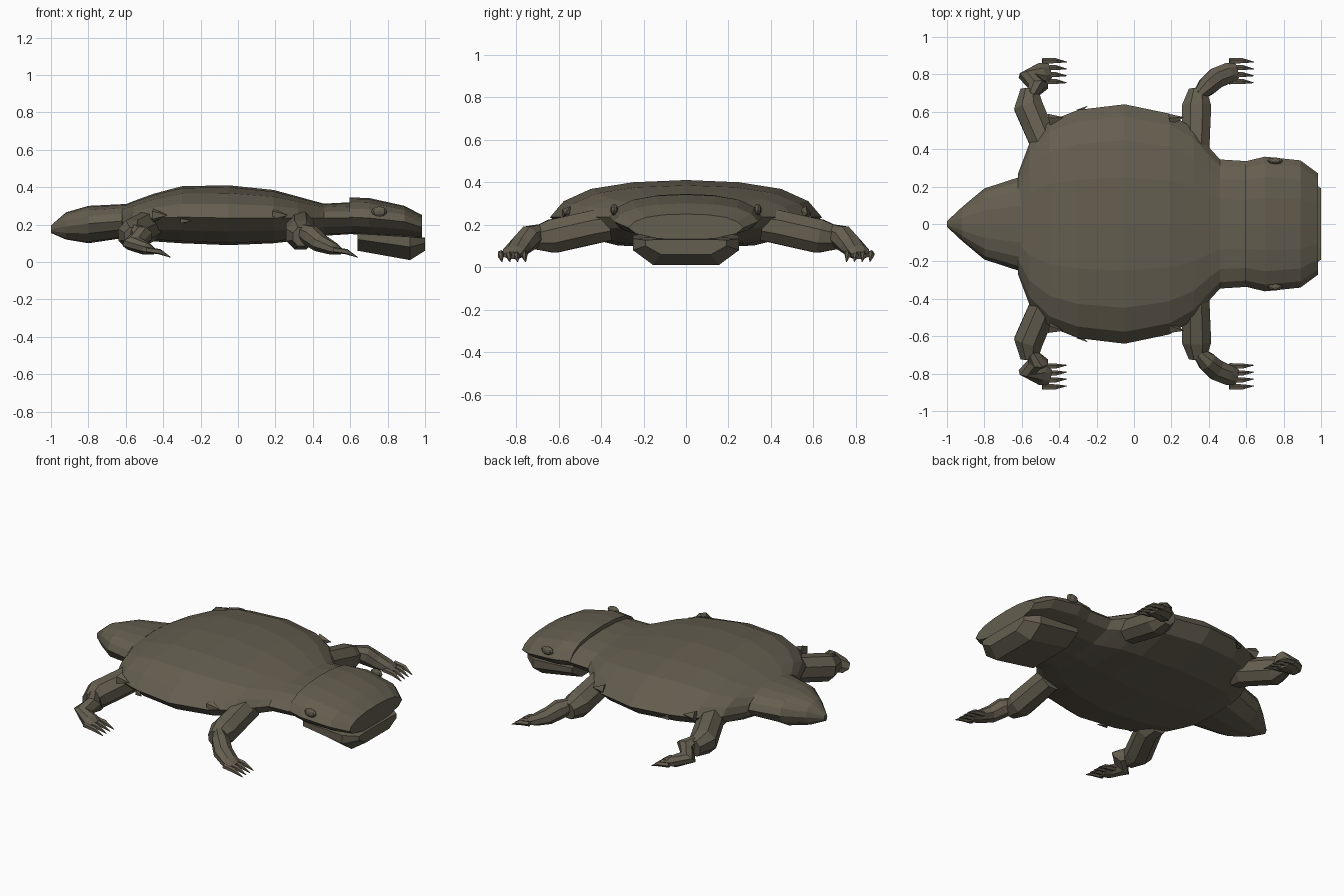
import bpy, bmesh
from math import sin, cos, pi
from mathutils import Vector

cube = bpy.data.objects.get("Cube")
if cube:
    bpy.data.objects.remove(cube)

hide = bpy.data.materials.new("olive_brown_hide")
hide.use_nodes = True
COLOUR = (0.13, 0.113, 0.08, 1)
hide.diffuse_color = COLOUR
hide.node_tree.nodes["Principled BSDF"].inputs["Base Color"].default_value = COLOUR


def finish(bm, name):
    bmesh.ops.recalc_face_normals(bm, faces=bm.faces)
    mesh = bpy.data.meshes.new(name)
    bm.to_mesh(mesh)
    bm.free()
    mesh.materials.append(hide)
    obj = bpy.data.objects.new(name, mesh)
    bpy.context.collection.objects.link(obj)
    return obj


def skin(name, rings):
    """Joins rings of points into a closed, flat-faced skin."""
    bm = bmesh.new()
    loops = [[bm.verts.new(p) for p in ring] for ring in rings]
    n = len(loops[0])
    for a, b in zip(loops, loops[1:]):
        for i in range(n):
            j = (i + 1) % n
            bm.faces.new((a[i], a[j], b[j], b[i]))
    bm.faces.new(loops[0][::-1])
    bm.faces.new(loops[-1])
    return finish(bm, name)


def loft(name, stations, half):
    """Stations are (x, half width, bottom, side, top); half is a right-hand outline."""
    outline = half + [(-u, v) for u, v in half[-2:0:-1]]
    rings = []
    for x, w, low, mid, high in stations:
        rings.append([(x, u * w, mid + v * ((high - mid) if v > 0 else (mid - low)))
                      for u, v in outline])
    return skin(name, rings)


def tube(name, path, sides=8):
    """Path entries are (position, half thickness across, half thickness up)."""
    pts = [Vector(p[0]) for p in path]
    rings = []
    for i, (p, across, up) in enumerate(path):
        d = (pts[min(i + 1, len(pts) - 1)] - pts[max(i - 1, 0)]).normalized()
        s = d.cross(Vector((0, 0, 1))).normalized()
        u = s.cross(d)
        turn = [2 * pi * (k + 0.5) / sides for k in range(sides)]
        rings.append([pts[i] + s * across * cos(a) + u * up * sin(a) for a in turn])
    return skin(name, rings)


OVAL = [(0, 1), (.39, .94), (.7, .76), (.9, .43), (1, 0), (.87, -.5), (.5, -.92), (0, -1)]
JAW = [(0, 1), (.7, 1), (1, .9), (1, 0), (.62, -1), (0, -1)]

# Broad shell-like body running into the neck
loft("body", [
    (-.62, .27, .14, .21, .30), (-.56, .43, .12, .225, .325), (-.45, .55, .11, .235, .365),
    (-.30, .61, .10, .24, .405), (-.05, .64, .09, .235, .41), (.19, .59, .10, .235, .385),
    (.32, .51, .115, .235, .35), (.41, .40, .13, .235, .325), (.46, .345, .14, .235, .312),
    (.62, .335, .15, .235, .32)], OVAL)

# Pointed tail
loft("tail", [
    (-1, .015, .155, .175, .195), (-.92, .09, .12, .19, .265), (-.80, .19, .10, .205, .30),
    (-.60, .255, .13, .22, .31)], OVAL)

# Wide upper head and blunt lower jaw
loft("upper_head", [
    (.595, .335, .15, .24, .345), (.70, .36, .14, .235, .342), (.89, .34, .135, .215, .30),
    (.985, .27, .13, .185, .25)], OVAL)
loft("lower_jaw", [
    (.64, .25, .06, .12, .155), (.92, .25, .01, .08, .14), (1, .19, .06, .10, .13)], JAW)

for side, tag in ((1, "left"), (-1, "right")):
    # Eyes
    bm = bmesh.new()
    bmesh.ops.create_uvsphere(bm, u_segments=8, v_segments=6, radius=1)
    for v in bm.verts:
        v.co = (.755 + v.co.x * .042, side * (.338 + v.co.y * .018), .27 + v.co.z * .027)
    finish(bm, tag + "_eye")

    # Limbs: x of hip, x of knee, x shift of the foot
    for limb, hip, knee, foot in (("front", .33, .33, 0), ("rear", -.48, -.57, -1)):
        label = tag + "_" + limb
        tube(label + "_upper_leg", [
            ((hip, side * .36, .20), .075, .08), ((hip, side * .43, .19), .08, .085),
            ((knee + .005, side * .63, .145), .084, .085),
            ((knee + .01, side * .72, .135), .05, .055)])
        ankle = .50 + foot
        start = knee + .045
        tube(label + "_lower_leg", [
            ((start - .03, side * .69, .16), .035, .045),
            ((start + .015, side * .735, .14), .055, .06),
            ((ankle - .06, side * .78, .10), .06, .05),
            ((ankle + .01, side * .81, .07), .058, .035),
            ((ankle + .05, side * .82, .055), .045, .018)])

        # Four toes with sharp claws
        for i in range(4):
            y = .755 + i * .037
            tube(label + "_toe_%d" % (i + 1), [
                ((ankle + .01, side * (y + .005), .065), .016, .016),
                ((ankle + .08, side * (y + .006), .055), .015, .015),
                ((ankle + .14, side * y, .025), .002, .002)], 5)

        # Small spur on the flank beside the limb
        spur = .19 if limb == "front" else -.455
        tube(label + "_spur", [
            ((spur, side * .555, .25), .035, .038),
            ((spur + .075, side * .57, .25), .002, .002)], 5)

    # Tiny flank scale
    tube(tag + "_flank_scale", [
        ((-.30, side * .60, .22), .018, .018), ((-.25, side * .63, .22), .002, .002)], 4)
